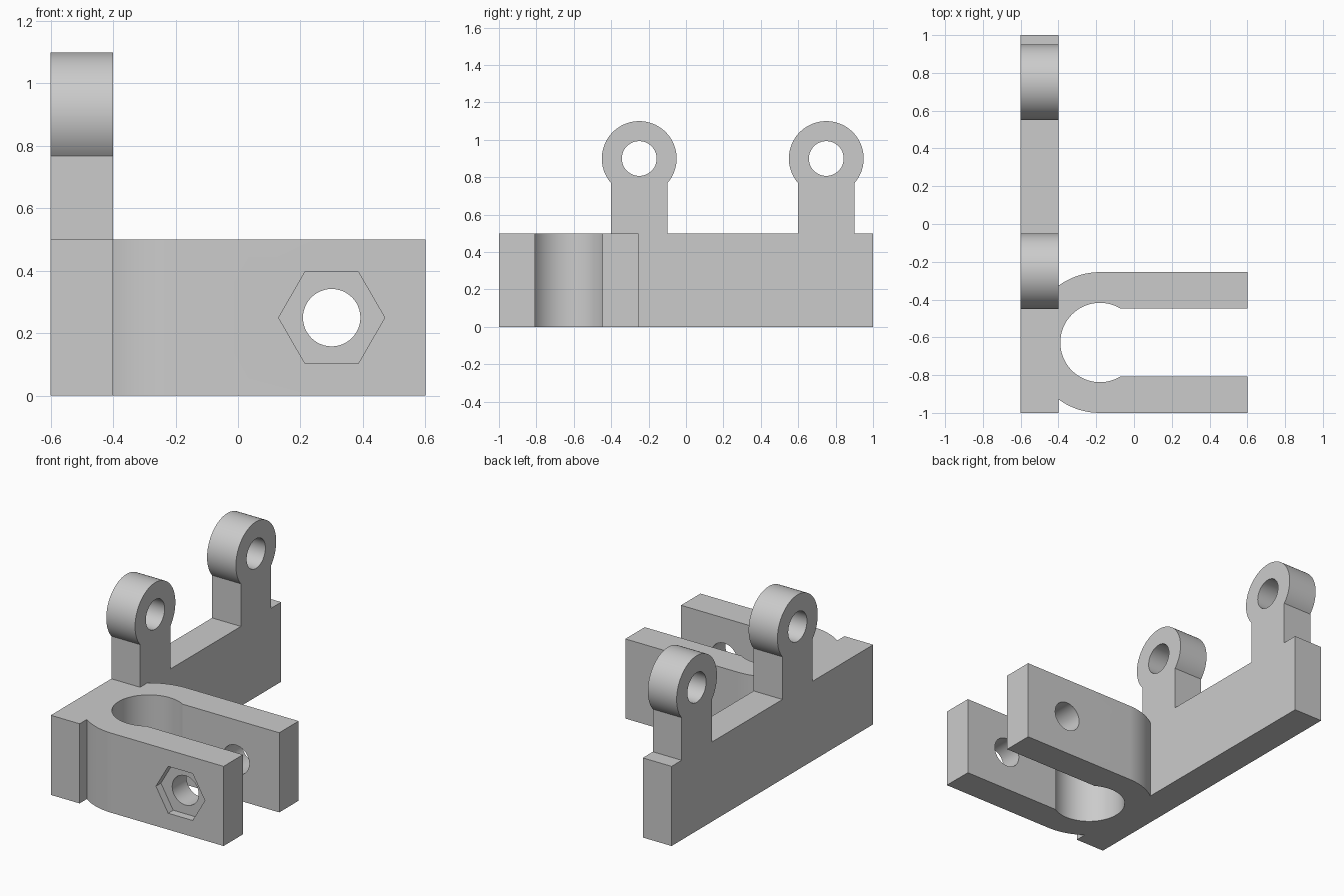
import bpy
import bmesh
from math import sin, cos, pi, asin, sqrt, radians
from mathutils import Vector

cube = bpy.data.objects.get("Cube")
if cube:
    bpy.data.objects.remove(cube, do_unlink=True)

grey = bpy.data.materials.new("plain grey")
grey.use_nodes = True
colour = (0.6, 0.6, 0.6, 1)
grey.diffuse_color = colour
grey.node_tree.nodes["Principled BSDF"].inputs["Base Color"].default_value = colour


def arc(cu, cv, r, start, end, steps):
    """Points along an arc, in the profile plane."""
    angles = [start + (end - start) * i / steps for i in range(steps + 1)]
    return [(cu + r * cos(a), cv + r * sin(a)) for a in angles]


def extrude(name, points, axis, low, high):
    """Solid made by pushing a flat outline along one axis."""
    place = {"x": lambda u, v: (low, u, v),
             "y": lambda u, v: (u, low, v),
             "z": lambda u, v: (u, v, low)}[axis]
    bm = bmesh.new()
    face = bm.faces.new([bm.verts.new(place(u, v)) for u, v in points])
    grown = bmesh.ops.extrude_face_region(bm, geom=[face])["geom"]
    shift = Vector([(high - low) if a == axis else 0 for a in "xyz"])
    bmesh.ops.translate(bm, vec=shift,
                        verts=[g for g in grown if isinstance(g, bmesh.types.BMVert)])
    bmesh.ops.recalc_face_normals(bm, faces=bm.faces)
    mesh = bpy.data.meshes.new(name)
    bm.to_mesh(mesh)
    bm.free()
    mesh.materials.append(grey)
    obj = bpy.data.objects.new(name, mesh)
    bpy.context.collection.objects.link(obj)
    return obj


def combine(target, tool, operation):
    """Apply a boolean and discard the tool solid."""
    mod = target.modifiers.new(operation.title(), "BOOLEAN")
    mod.operation, mod.solver, mod.object = operation, "EXACT", tool
    bpy.context.view_layer.objects.active = target
    bpy.ops.object.modifier_apply(modifier=mod.name)
    bpy.data.objects.remove(tool, do_unlink=True)


# Back plate with two upright lugs, as one side outline
BASE_H, LUG_Z, LUG_R, STEM = 0.5, 0.9, 0.2, 0.15
LUGS = (-0.25, 0.75)
neck = asin(STEM / LUG_R)
outline = [(1, 0), (1, BASE_H)]
for y in reversed(LUGS):
    outline.append((y + STEM, BASE_H))
    outline += arc(y, LUG_Z, LUG_R, neck - pi / 2, 1.5 * pi - neck, 64)
    outline.append((y - STEM, BASE_H))
outline += [(-1, BASE_H), (-1, 0)]
bracket = extrude("clamp_bracket", outline, "x", -0.6, -0.4)

# Forked clamp: rounded outside, keyhole slot inside
CX, CY, OUTER, INNER, SLOT, END = -0.18, -0.6275, 0.3725, 0.21, 0.18, 0.6
mouth = asin(SLOT / INNER)
fork = [(END, CY + OUTER)]
fork += arc(CX, CY, OUTER, pi / 2, 1.5 * pi, 64)
fork += [(END, CY - OUTER), (END, CY - SLOT)]
fork += arc(CX, CY, INNER, 2 * pi - mouth, mouth, 64)
fork.append((END, CY + SLOT))
combine(bracket, extrude("fork", fork, "z", 0, BASE_H), "UNION")

# Pin holes through the lugs
for y in LUGS:
    hole = arc(y, LUG_Z, 0.093, 0, 2 * pi, 48)[:-1]
    combine(bracket, extrude("lug_hole", hole, "x", -0.8, -0.2), "DIFFERENCE")

# Bolt hole through both arms, with a hexagonal nut pocket in front
bolt = arc(0.3, 0.25, 0.092, 0, 2 * pi, 48)[:-1]
combine(bracket, extrude("bolt_hole", bolt, "y", -1.2, 0), "DIFFERENCE")
nut = arc(0.3, 0.25, 0.17, 0, 2 * pi, 6)[:-1]
combine(bracket, extrude("nut_pocket", nut, "y", -1.2, -0.95), "DIFFERENCE")

# Smooth the round faces, keep the edges crisp
bpy.ops.object.select_all(action="DESELECT")
bracket.select_set(True)
bpy.context.view_layer.objects.active = bracket
bpy.ops.object.shade_smooth_by_angle(angle=radians(25))
